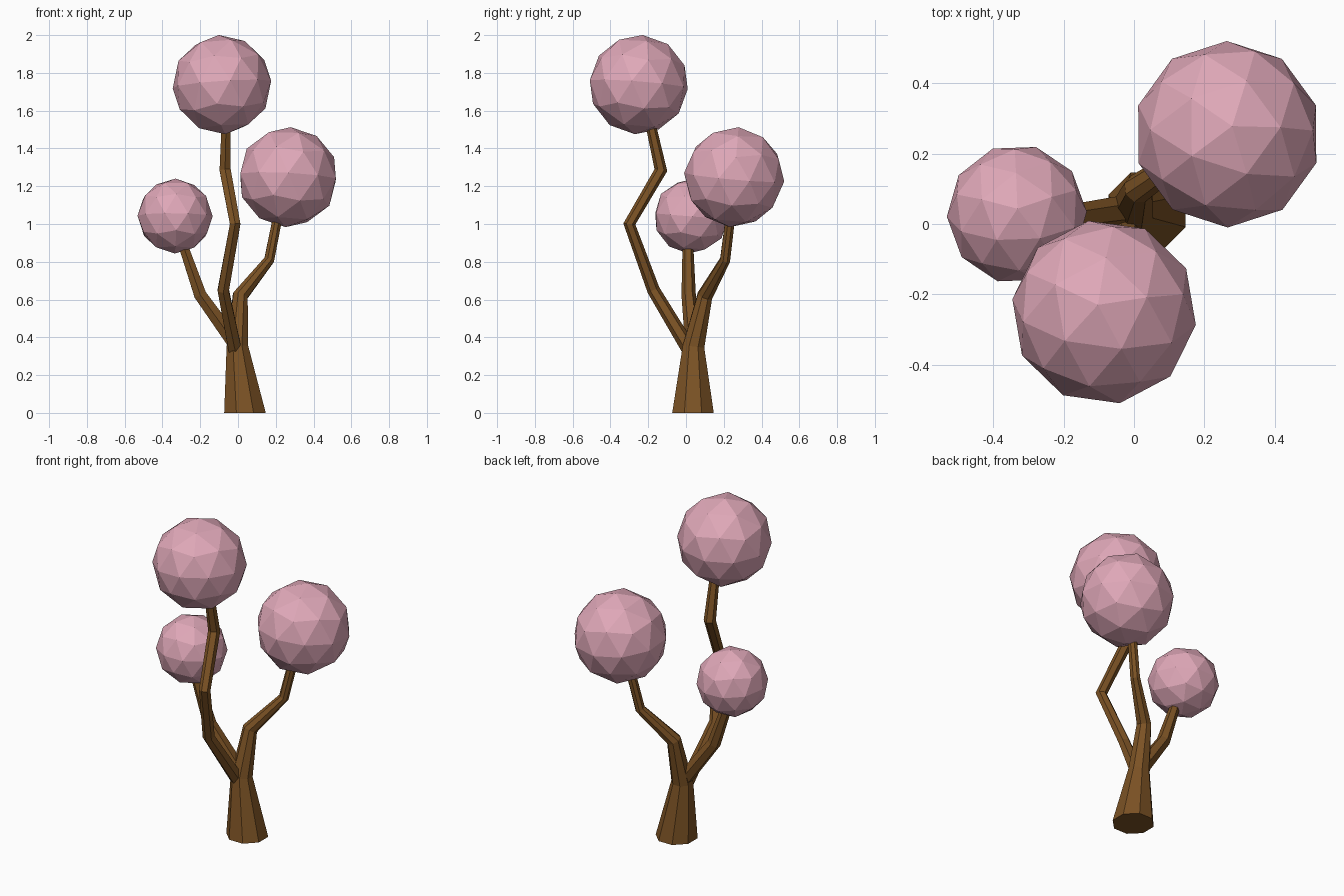
import bpy, math
from mathutils import Vector

if "Cube" in bpy.data.objects:
    bpy.data.objects.remove(bpy.data.objects["Cube"])


def material(name, rgb):
    m = bpy.data.materials.new(name)
    m.diffuse_color = (*rgb, 1)
    m.use_nodes = True
    m.node_tree.nodes["Principled BSDF"].inputs["Base Color"].default_value = m.diffuse_color
    return m


bark = material("brown bark", (0.20, 0.085, 0.018))
blossom = material("pink blossom", (0.74, 0.39, 0.48))


def limb(name, points, sides):
    """Tapered tube through (x, y, z, radius) points, rings mitred at bends."""
    ps = [Vector(p[:3]) for p in points]
    verts, faces = [], []
    for i, p in enumerate(ps):
        t = Vector((0, 0, 0))
        if i > 0:
            t += (p - ps[i - 1]).normalized()
        if i < len(ps) - 1:
            t += (ps[i + 1] - p).normalized()
        if p.z == 0:
            t = Vector((0, 0, 1))  # flat foot on the ground
        t.normalize()
        u = Vector((0, 1, 0)).cross(t).normalized()
        v = t.cross(u)
        for k in range(sides):
            a = 2 * math.pi * (k + 0.5) / sides
            verts.append(p + points[i][3] * (u * math.cos(a) + v * math.sin(a)))
    for i in range(len(ps) - 1):
        for k in range(sides):
            a, b = i * sides + k, i * sides + (k + 1) % sides
            faces.append((a, b, b + sides, a + sides))
    faces.append(tuple(reversed(range(sides))))
    faces.append(tuple(range(len(verts) - sides, len(verts))))
    me = bpy.data.meshes.new(name)
    me.from_pydata(verts, [], faces)
    me.materials.append(bark)
    bpy.context.collection.objects.link(bpy.data.objects.new(name, me))


def puff(name, centre, radius, tilt):
    bpy.ops.mesh.primitive_ico_sphere_add(
        subdivisions=2, radius=radius, location=centre,
        rotation=[math.radians(a) for a in tilt])
    ob = bpy.context.object
    ob.name = name
    ob.data.materials.append(blossom)


# Trunk continuing into the right branch
limb("trunk", [(0.037, 0.037, 0, 0.119), (-0.003, 0.04, 0.35, 0.062),
               (0.012, 0.10, 0.62, 0.043), (0.165, 0.207, 0.81, 0.029),
               (0.215, 0.238, 1.06, 0.027)], 8)
# Tall front branch
limb("front_branch", [(-0.015, 0.02, 0.33, 0.04), (-0.078, -0.172, 0.65, 0.034),
                      (-0.015, -0.30, 1.0, 0.032), (-0.068, -0.133, 1.285, 0.034),
                      (-0.063, -0.19, 1.54, 0.027)], 6)
# Short left branch
limb("left_branch", [(-0.01, 0.04, 0.36, 0.045), (-0.20, 0.014, 0.625, 0.038),
                     (-0.295, 0.01, 0.90, 0.028)], 6)

# Blossom balls
puff("top_blossom", (-0.085, -0.25, 1.738), 0.264, (-5, -3, 10))
puff("right_blossom", (0.265, 0.255, 1.248), 0.266, (-5, 3, 0))
puff("left_blossom", (-0.333, 0.028, 1.042), 0.199, (-4, 2, 20))
